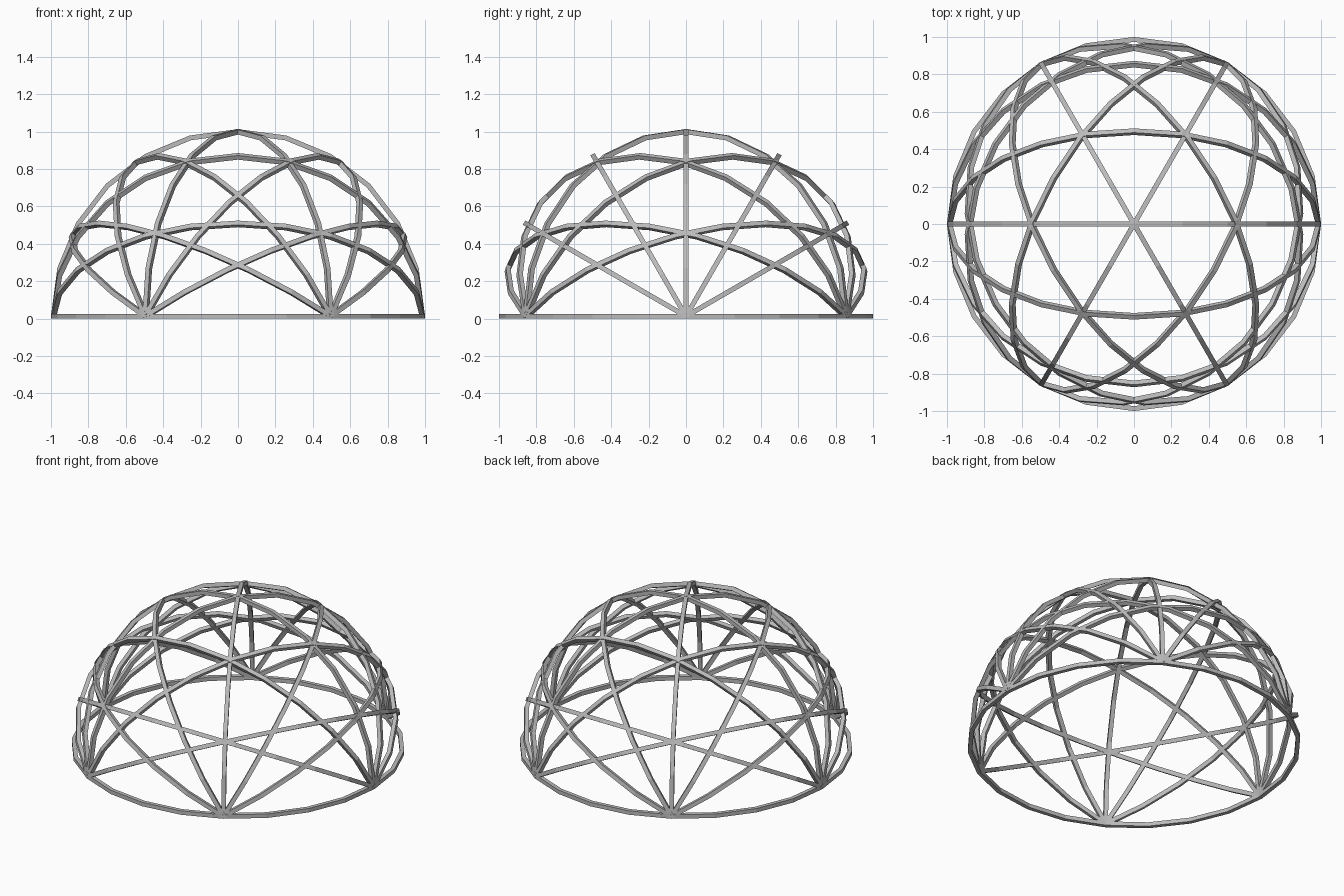
import bpy, bmesh
from math import radians, sin, cos, pi

default = bpy.data.objects.get("Cube")
if default:
    bpy.data.objects.remove(default, do_unlink=True)

BAR = 0.026          # side of the square bar
STEP = 15            # degrees per straight segment

steel = bpy.data.materials.new("grey_steel")
steel.use_nodes = True
steel.diffuse_color = (0.5, 0.5, 0.5, 1)
steel.node_tree.nodes["Principled BSDF"].inputs["Base Color"].default_value = (0.5, 0.5, 0.5, 1)


def bar_mesh(name, degrees):
    """Square bar swept along an arc in the xy plane; closed when it is a full turn."""
    bm = bmesh.new()
    closed = degrees == 360
    count = degrees // STEP
    rings = []
    for i in range(count if closed else count + 1):
        a = radians(i * STEP)
        section = [(1 - BAR, -1), (1, -1), (1, 1), (1 - BAR, 1)]
        rings.append([bm.verts.new((r * cos(a), r * sin(a), s * BAR / 2)) for r, s in section])
    for i in range(count):
        a, b = rings[i], rings[(i + 1) % len(rings)]
        for k in range(4):
            n = (k + 1) % 4
            bm.faces.new((a[k], a[n], b[n], b[k]))
    if not closed:
        bm.faces.new(rings[0])
        bm.faces.new(rings[-1])
    bmesh.ops.recalc_face_normals(bm, faces=bm.faces)
    mesh = bpy.data.meshes.new(name)
    bm.to_mesh(mesh)
    bm.free()
    mesh.materials.append(steel)
    return mesh


def place(name, mesh, tilt=0, turn=0):
    obj = bpy.data.objects.new(name, mesh)
    obj.location.z = BAR / 2
    obj.rotation_euler = (radians(tilt), 0, radians(turn))
    bpy.context.collection.objects.link(obj)


# Ring on the ground
place("base_ring", bar_mesh("base_ring", 360))

# Fans of five half hoops, hinged on three diameters of the ring
arch = bar_mesh("arch", 180)
for turn in (0, 60, 120):
    for tilt in range(30, 180, 30):
        place(f"arch_{turn}_{tilt}", arch, tilt, turn)
